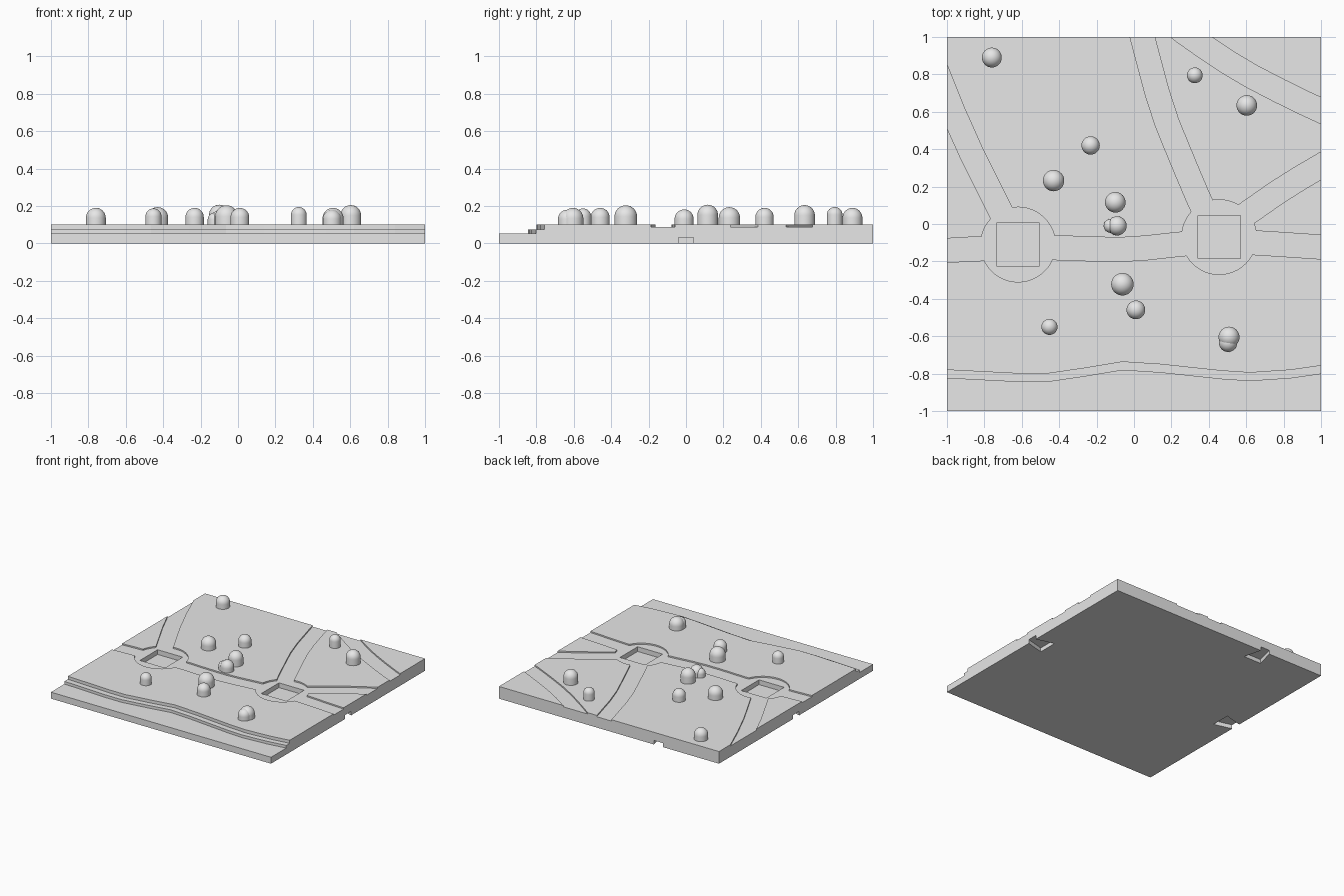
import bpy, bmesh, math
from mathutils import Vector

if "Cube" in bpy.data.objects:
    bpy.data.objects.remove(bpy.data.objects["Cube"], do_unlink=True)

GROUND, BANK, WATER, ROAD, PIT = 0.1, 0.075, 0.053, 0.089, 0.05
OVER = 0.3  # top of the cutters, clear of the ground

stone = bpy.data.materials.new("plain grey")
stone.use_nodes = True
stone.diffuse_color = (0.8, 0.8, 0.8, 1)
stone.node_tree.nodes["Principled BSDF"].inputs["Base Color"].default_value = (0.8, 0.8, 0.8, 1)


def make_object(name, bm):
    bmesh.ops.recalc_face_normals(bm, faces=bm.faces)
    mesh = bpy.data.meshes.new(name)
    bm.to_mesh(mesh)
    bm.free()
    mesh.materials.append(stone)
    obj = bpy.data.objects.new(name, mesh)
    bpy.context.collection.objects.link(obj)
    return obj


def prism(name, outline, z0, z1):
    """Extrude a flat outline from z0 to z1."""
    bm = bmesh.new()
    face = bm.faces.new([bm.verts.new((p[0], p[1], z0)) for p in outline])
    top = bmesh.ops.extrude_face_region(bm, geom=[face])["geom"]
    verts = [v for v in top if isinstance(v, bmesh.types.BMVert)]
    bmesh.ops.translate(bm, verts=verts, vec=(0, 0, z1 - z0))
    return make_object(name, bm)


def rect(cx, cy, hx, hy):
    return [(cx - hx, cy - hy), (cx + hx, cy - hy), (cx + hx, cy + hy), (cx - hx, cy + hy)]


def soften(points):
    """Round the corners of a path, keeping its ends."""
    out = [points[0]]
    for a, b in zip(points, points[1:]):
        out += [a.lerp(b, 0.25), a.lerp(b, 0.75)]
    return out + [points[-1]]


def ribbon(path, width):
    """Outline of a band of even width along a path."""
    pts = soften([Vector(p) for p in path])
    left, right = [], []
    for i, p in enumerate(pts):
        d = (pts[min(i + 1, len(pts) - 1)] - pts[max(i - 1, 0)]).normalized()
        side = Vector((-d.y, d.x)) * width / 2
        left.append(p + side)
        right.append(p - side)
    return left + right[::-1]


tile = prism("ground_tile", rect(0, 0, 1, 1), 0, GROUND)
cutters = []

# Stepped river bank along the front
shore = [(-1.1, -0.77), (-1, -0.78), (-0.61, -0.8), (-0.465, -0.8), (-0.26, -0.77), (-0.063, -0.737),
         (0.14, -0.75), (0.47, -0.785), (0.62, -0.795), (0.84, -0.78), (1, -0.757), (1.1, -0.74)]
for name, drop, floor in (("bank_cutter", 0, BANK), ("water_cutter", 0.045, WATER)):
    outline = [(x, y - drop) for x, y in shore] + [(1.1, -1.2), (-1.1, -1.2)]
    cutters.append(prism(name, outline, floor, OVER))

# Sunken roads
west, east = (-0.62, -0.11), (0.455, -0.07)
roads = [
    [(-1.1, -0.147), (-0.8, -0.13), (-0.43, -0.125), (-0.2, -0.135), (0, -0.135),
     (0.27, -0.105), (0.455, -0.09), (0.65, -0.1), (1.1, -0.13)],
    [west, (-0.71, 0.06), (-0.92, 0.48), (-1.12, 0.98)],
    [(0.42, -0.02), (0.36, 0.1), (0.262, 0.331), (0.148, 0.61), (0.044, 1), (0.02, 1.1)],
    [(0.48, -0.03), (0.61, 0.06), (0.81, 0.2), (1.1, 0.37)],
    [(0.17, 1.1), (0.3, 1), (0.56, 0.825), (0.85, 0.675), (1.1, 0.56)],
]
for path in roads:
    cutters.append(prism("road_cutter", ribbon(path, 0.128), ROAD, OVER))

# Round plazas with a square socket in each
for cx, cy in (west, east):
    ring = [(cx + 0.2 * math.cos(a), cy + 0.2 * math.sin(a))
            for a in (math.tau * i / 48 for i in range(48))]
    cutters.append(prism("plaza_cutter", ring, ROAD, OVER))
    cutters.append(prism("socket_cutter", rect(cx, cy, 0.114, 0.115), PIT, OVER))

# Dovetail connector notches under three edges
for x, y, dx, dy in ((1, 0, -1, 0), (-1, 0, 1, 0), (-0.45, 1, 0, -1)):
    profile = [(-0.05, 0.028), (0.15, 0.08), (0.15, -0.08), (-0.05, -0.028)]
    outline = [(x + d * dx - w * dy, y + d * dy + w * dx) for d, w in profile]
    cutters.append(prism("notch_cutter", outline, -0.1, 0.033))

# Carve the tile, then drop the cutters
for cutter in cutters:
    cutter.hide_render = True
    mod = tile.modifiers.new("carve", "BOOLEAN")
    mod.operation, mod.solver, mod.object = "DIFFERENCE", "EXACT", cutter
bpy.context.view_layer.update()
carved = bpy.data.meshes.new_from_object(tile.evaluated_get(bpy.context.evaluated_depsgraph_get()))
tile.modifiers.clear()
tile.data = carved
for cutter in cutters:
    bpy.data.objects.remove(cutter, do_unlink=True)


def bush(name, x, y, r, top):
    """Upright cylinder with a domed top."""
    bm = bmesh.new()
    arc = [(r * math.cos(a), top - r + r * math.sin(a))
           for a in (math.pi / 2 * i / 8 for i in range(9))]
    verts = [bm.verts.new((px, 0, pz)) for px, pz in [(0, 0.085), (r, 0.085)] + arc]
    edges = [bm.edges.new(pair) for pair in zip(verts, verts[1:])]
    bmesh.ops.spin(bm, geom=verts + edges, axis=(0, 0, 1), cent=(0, 0, 0),
                   angle=math.tau, steps=32)
    bmesh.ops.remove_doubles(bm, verts=bm.verts, dist=0.0002)
    obj = make_object(name, bm)
    obj.location = (x, y, 0)
    return obj


# Bushes: x, y, radius, top
bushes = [(-0.76, 0.89, 0.053, 0.19), (0.325, 0.795, 0.042, 0.195), (0.603, 0.634, 0.055, 0.205),
          (-0.232, 0.42, 0.049, 0.19), (-0.43, 0.232, 0.057, 0.194), (-0.1, 0.116, 0.055, 0.207),
          (-0.09, -0.01, 0.051, 0.182), (-0.125, -0.01, 0.037, 0.165), (-0.062, -0.322, 0.06, 0.204),
          (0.01, -0.459, 0.05, 0.19), (-0.452, -0.55, 0.043, 0.187), (0.508, -0.605, 0.056, 0.19),
          (0.503, -0.635, 0.049, 0.18)]
bpy.ops.object.select_all(action="DESELECT")
for i, spec in enumerate(bushes):
    obj = bush(f"bush_{i + 1}", *spec)
    obj.select_set(True)
    bpy.context.view_layer.objects.active = obj
bpy.ops.object.shade_smooth_by_angle(angle=math.radians(40))
